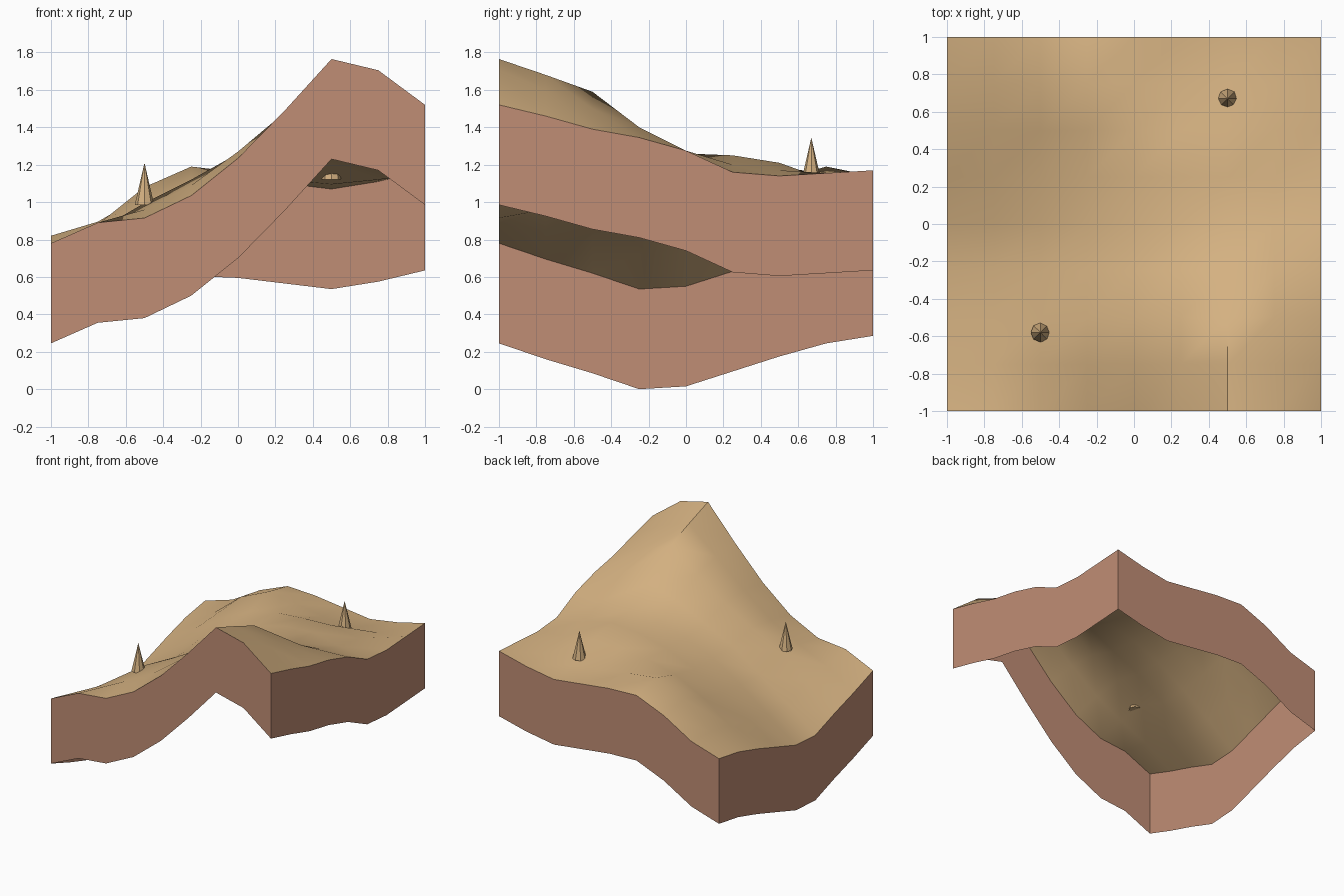
import bpy, bmesh, math

if "Cube" in bpy.data.objects:
    bpy.data.objects.remove(bpy.data.objects["Cube"], do_unlink=True)


def make_material(name, rgb):
    mat = bpy.data.materials.new(name)
    mat.use_nodes = True
    color = (*rgb, 1)
    mat.diffuse_color = color
    mat.node_tree.nodes["Principled BSDF"].inputs["Base Color"].default_value = color
    return mat


sand = make_material("sand", (0.66, 0.44, 0.22))
clay = make_material("clay", (0.53, 0.27, 0.178))


def make_object(name, bm, material):
    mesh = bpy.data.meshes.new(name)
    bm.to_mesh(mesh)
    bm.free()
    mesh.materials.append(material)
    obj = bpy.data.objects.new(name, mesh)
    bpy.context.collection.objects.link(obj)
    return obj


# Ground heights in hundredths: one row per step from front to back
HEIGHTS = [
    [78, 89, 91.5, 103.5, 123.5, 149, 176.5, 170.5, 152],
    [69.5, 85, 96, 109, 127, 148, 168, 160, 146],
    [62, 82, 99.5, 112, 126, 143, 159, 150, 139],
    [53.5, 72, 90, 107, 118, 130, 138, 140, 134.5],
    [55, 73, 91, 106, 116, 122, 126, 127.5, 127.5],
    [63, 79, 94, 107, 117, 123, 125, 120, 116],
    [71, 84, 100, 112, 118, 120, 121, 117, 114],
    [78, 88, 108, 119, 116, 112, 109.5, 112, 115.5],
    [82, 89.5, 104, 114, 113, 110, 107, 111, 117],
]
COUNT = len(HEIGHTS)
STEP = 2 / (COUNT - 1)
SKIRT_DEPTH = 0.535


def ground_point(col, row):
    return (col * STEP - 1, row * STEP - 1, HEIGHTS[row][col] / 100)


# Rolling ground surface
bm = bmesh.new()
grid = [[bm.verts.new(ground_point(c, r)) for c in range(COUNT)] for r in range(COUNT)]
for r in range(COUNT - 1):
    for c in range(COUNT - 1):
        bm.faces.new((grid[r][c], grid[r][c + 1], grid[r + 1][c + 1], grid[r + 1][c]))
ground = make_object("ground", bm, sand)
bpy.context.view_layer.objects.active = ground
ground.select_set(True)
bpy.ops.object.shade_smooth_by_angle(angle=math.radians(30))
ground.select_set(False)

# Side walls follow the border and leave the underside open
last = COUNT - 1
border = [(i, 0) for i in range(last)]
border += [(last, i) for i in range(last)]
border += [(last - i, last) for i in range(last)]
border += [(0, last - i) for i in range(last)]
bm = bmesh.new()
top = [bm.verts.new(ground_point(c, r)) for c, r in border]
bottom = [bm.verts.new((v.co.x, v.co.y, v.co.z - SKIRT_DEPTH)) for v in top]
for i in range(len(border)):
    j = (i + 1) % len(border)
    bm.faces.new((bottom[i], bottom[j], top[j], top[i]))
make_object("side_walls", bm, clay)


# Small faceted spikes standing on the ground
def make_spike(name, x, y, base):
    height = 0.225
    spike_mesh = bmesh.new()
    bmesh.ops.create_cone(spike_mesh, cap_ends=True, segments=8,
                          radius1=0.052, radius2=0, depth=height)
    spike = make_object(name, spike_mesh, sand)
    spike.location = (x, y, base + height / 2)


make_spike("front_spike", -0.5, -0.58, 0.985)
make_spike("back_spike", 0.5, 0.67, 1.12)
